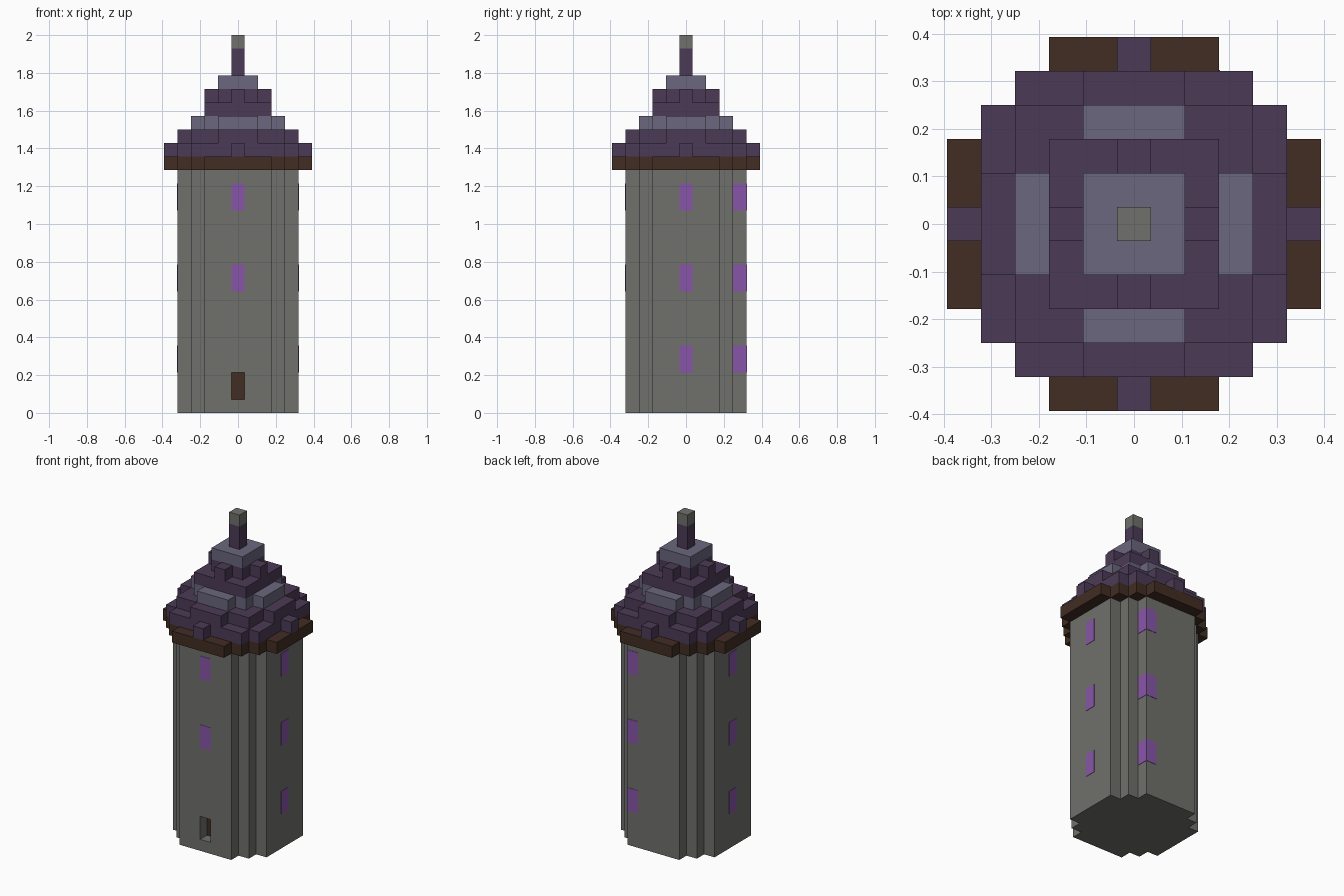
import bpy
import bmesh

cube = bpy.data.objects.get("Cube")
if cube:
    bpy.data.objects.remove(cube, do_unlink=True)

U = 2 / 28  # size of one block


def material(name, hex_colour):
    channels = [int(hex_colour[i:i + 2], 16) / 255 for i in (0, 2, 4)]
    linear = [c / 12.92 if c <= 0.04045 else ((c + 0.055) / 1.055) ** 2.4 for c in channels]
    mat = bpy.data.materials.new(name)
    mat.use_nodes = True
    mat.diffuse_color = (*linear, 1)
    mat.node_tree.nodes["Principled BSDF"].inputs["Base Color"].default_value = (*linear, 1)
    return mat


stone = material("grey_stone", "70706C")
purple = material("dark_purple_tiles", "4B3B56")
slate = material("slate_tiles", "6A677D")
wood = material("dark_wood", "422D23")
glass = material("violet_glass", "8855A8")


def add_object(name, bm, mat):
    bmesh.ops.recalc_face_normals(bm, faces=bm.faces)
    mesh = bpy.data.meshes.new(name)
    bm.to_mesh(mesh)
    bm.free()
    mesh.materials.append(mat)
    obj = bpy.data.objects.new(name, mesh)
    bpy.context.collection.objects.link(obj)
    return obj


def layer(name, steps, bottom, top, mat):
    """Extrude a four-fold symmetric stepped outline; steps are its outer corners."""
    quarter = []
    for i, (x, y) in enumerate(steps):
        quarter.append((x, y))
        if i + 1 < len(steps):
            quarter.append((steps[i + 1][0], y))
    outline = []
    for _ in range(4):
        outline += quarter
        quarter = [(-y, x) for x, y in quarter]
    bm = bmesh.new()
    face = bm.faces.new([bm.verts.new((x * U, y * U, bottom * U)) for x, y in outline])
    extruded = bmesh.ops.extrude_face_region(bm, geom=[face])["geom"]
    verts = [v for v in extruded if isinstance(v, bmesh.types.BMVert)]
    bmesh.ops.translate(bm, verts=verts, vec=(0, 0, (top - bottom) * U))
    return add_object(name, bm, mat)


def block(name, centre, size, mat):
    bm = bmesh.new()
    bmesh.ops.create_cube(bm, size=1)
    for v in bm.verts:
        v.co = [(c + p * s) * U for c, p, s in zip(centre, v.co, size)]
    return add_object(name, bm, mat)


# Tower shaft with a door recess cut in the front
shaft = layer("tower_shaft", [(4.5, 2.5), (3.5, 3.5), (2.5, 4.5)], 0, 18, stone)
cutter = block("door_cutter", (0, -4.5, 2), (1, 2, 2), stone)
cutter.hide_render = True
cut = shaft.modifiers.new("door_recess", "BOOLEAN")
cut.operation = "DIFFERENCE"
cut.solver = "EXACT"
cut.object = cutter
bpy.context.view_layer.objects.active = shaft
bpy.ops.object.modifier_apply(modifier=cut.name)
bpy.data.objects.remove(cutter, do_unlink=True)
block("door", (0, -3.53, 2), (1, 0.06, 2), wood)

# Windows, almost flush with the walls; the back ones wrap the corner
T = 1.06
for i, z in enumerate((4, 10, 16)):
    block(f"right_window_{i}", (-4, 0, z), (T, 1, 2), glass)
    block(f"left_window_{i}", (4, 0, z), (T, 1, 2), glass)
    block(f"back_window_{i}", (2, 4, z), (T, T, 2), glass)
    if i:
        block(f"front_window_{i}", (0, -4, z), (1, T, 2), glass)

# Eaves and stepped roof, bottom to top
layer("eaves", [(5.5, 2.5), (4.5, 3.5), (3.5, 4.5), (2.5, 5.5)], 18, 19, wood)
layer("roof_base", [(5.5, 0.5), (4.5, 3.5), (3.5, 4.5), (0.5, 5.5)], 19, 20, purple)
layer("lower_roof", [(4.5, 1.5), (3.5, 3.5), (1.5, 4.5)], 20, 21, purple)
layer("slate_band", [(3.5, 1.5), (2.5, 2.5), (1.5, 3.5)], 21, 22, slate)
layer("upper_roof", [(2.5, 2.5)], 22, 23, purple)
layer("upper_roof_ribs", [(2.5, 0.5), (1.5, 1.5), (0.5, 2.5)], 23, 24, purple)
layer("slate_cap", [(1.5, 1.5)], 24, 25, slate)

# Spire
layer("spire", [(0.5, 0.5)], 25, 27, purple)
layer("spire_tip", [(0.5, 0.5)], 27, 28, stone)
